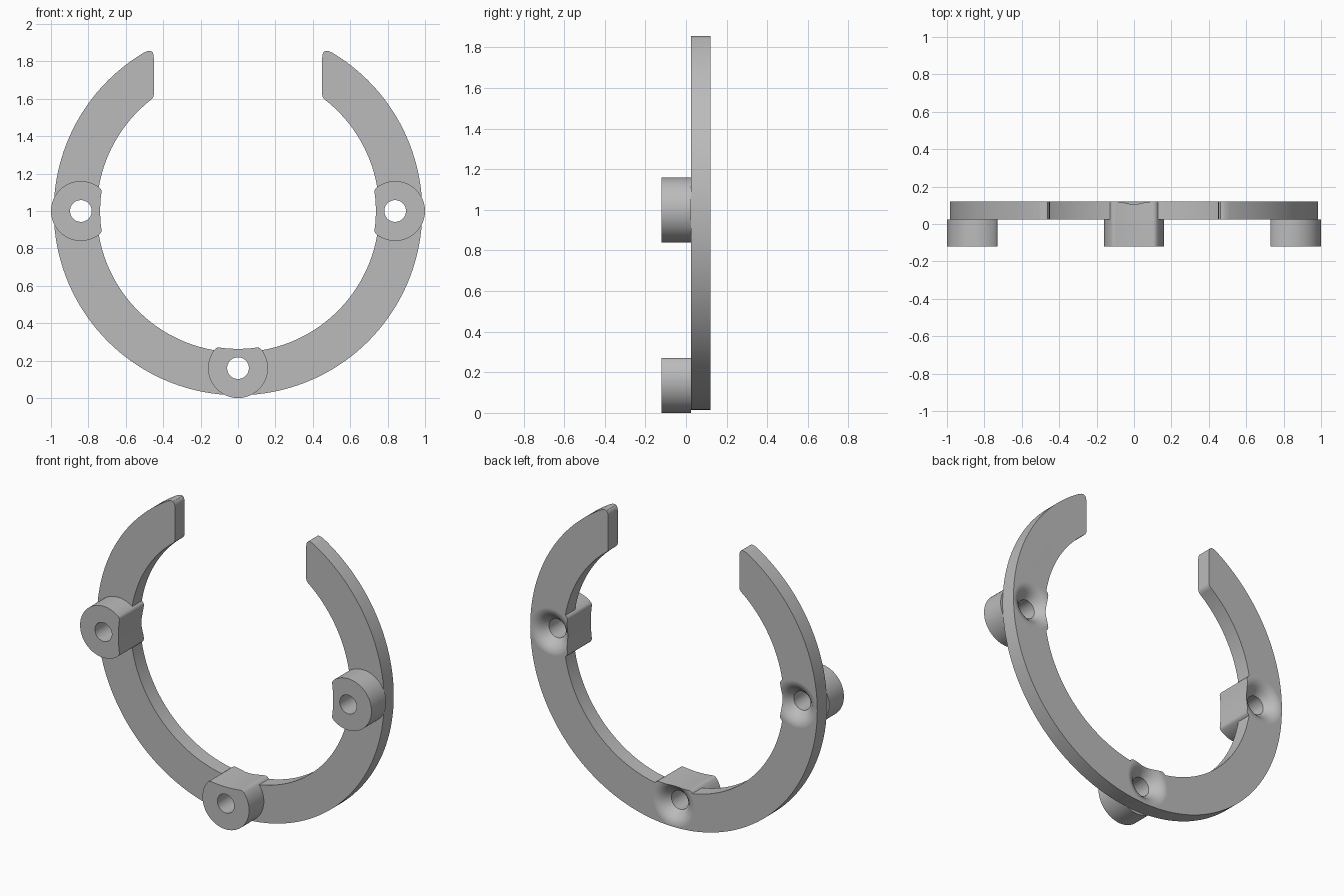
import bpy, bmesh
from math import pi, cos, sin, acos, atan2, radians
from mathutils import Vector

cube = bpy.data.objects.get("Cube")
if cube:
    bpy.data.objects.remove(cube)

R_OUT, R_IN, R_PAD = 0.985, 0.755, 0.737     # ring edges, inner pad faces
BOSS_AT, BOSS_R, HOLE_R = 0.84, 0.16, 0.058
FRONT, MID, BACK = -0.12, 0.025, 0.12        # depths along y
END_X, CENTRE_Z = 0.45, 1.0
STATIONS = {"right": -pi, "bottom": -pi / 2, "left": 0.0}

grey = bpy.data.materials.new("plain grey")
grey.use_nodes = True
colour = (0.5, 0.5, 0.5, 1)
grey.diffuse_color = colour
grey.node_tree.nodes["Principled BSDF"].inputs["Base Color"].default_value = colour


def polar(r, a):
    return Vector((r * cos(a), r * sin(a)))


def arc(r, a, b, n):
    return [polar(r, a + (b - a) * i / n) for i in range(n + 1)]


def round_corner(points, corner, size, steps=6):
    """Replace the outline near a corner by a smooth curve."""
    k = min(range(len(points)), key=lambda i: (points[i] - corner).length)
    pts = points[k:] + points[:k]
    pts = [p for p in pts if (p - corner).length > size]
    ends = []
    for p in (pts[-1], pts[0]):
        ends.append(corner + (p - corner).normalized() * size)
    a, b = ends
    curve = []
    for i in range(steps + 1):
        t = i / steps
        curve.append(a * (1 - t) ** 2 + corner * 2 * t * (1 - t) + b * t * t)
    return pts + curve


def make_object(name, bm):
    bmesh.ops.remove_doubles(bm, verts=bm.verts, dist=1e-5)
    bmesh.ops.recalc_face_normals(bm, faces=bm.faces)
    mesh = bpy.data.meshes.new(name)
    bm.to_mesh(mesh)
    bm.free()
    obj = bpy.data.objects.new(name, mesh)
    mesh.materials.append(grey)
    bpy.context.collection.objects.link(obj)
    return obj


def extrude_outline(name, points, y0, y1):
    bm = bmesh.new()
    verts = [bm.verts.new((p.x, y0, p.y + CENTRE_Z)) for p in points]
    bmesh.ops.remove_doubles(bm, verts=verts, dist=1e-4)
    face = bm.faces.new([v for v in verts if v.is_valid])
    out = bmesh.ops.extrude_face_region(bm, geom=[face])
    moved = [g for g in out["geom"] if isinstance(g, bmesh.types.BMVert)]
    bmesh.ops.translate(bm, verts=moved, vec=(0, y1 - y0, 0))
    return make_object(name, bm)


def boss_angle(r):
    """Half angle at which a circle about the ring centre meets the boss."""
    return acos((r * r + BOSS_AT ** 2 - BOSS_R ** 2) / (2 * r * BOSS_AT))


# Ring outline: outer arc, then inner arc with three raised pads
a0, b0 = acos(END_X / R_OUT), acos(END_X / R_IN)
pad, foot = boss_angle(R_PAD), boss_angle(R_IN)
outline = arc(R_OUT, a0, -pi - a0, 160)
start = -pi - b0
for angle in STATIONS.values():
    outline += arc(R_IN, start, angle - foot, 32)
    outline += arc(R_PAD, angle - pad, angle + pad, 16)
    start = angle + foot
outline += arc(R_IN, start, b0, 32)
for a in (a0, -pi - a0):
    outline = round_corner(outline, polar(R_OUT, a), 0.06)
for a in (b0, -pi - b0):
    outline = round_corner(outline, polar(R_IN, a), 0.02)
for angle in STATIONS.values():
    for side in (-pad, pad):
        outline = round_corner(outline, polar(R_PAD, angle + side), 0.016)
parts = [extrude_outline("open_ring", outline, MID, BACK)]

# Round bosses with a hollowed inner side
corner = polar(R_PAD, pad)
turn = atan2(corner.y, corner.x - BOSS_AT)
boss = [p + Vector((BOSS_AT, 0)) for p in arc(BOSS_R, turn, -turn, 56)]
boss += arc(R_PAD, -pad, pad, 16)[1:-1]
for side in (-pad, pad):
    boss = round_corner(boss, polar(R_PAD, side), 0.016)
for name, angle in STATIONS.items():
    turned = [Vector((p.x * cos(angle) - p.y * sin(angle),
                      p.x * sin(angle) + p.y * cos(angle))) for p in boss]
    parts.append(extrude_outline(name + "_boss", turned, FRONT, MID))

# Screw holes with flared mouths on the back
flare = [(0, -0.2), (HOLE_R, -0.2), (HOLE_R, 0.06), (0.085, 0.09), (0.1, 0.104),
         (0.115, 0.113), (0.13, 0.118), (0.145, BACK), (0.145, 0.2), (0, 0.2)]
cutters = []
for name, angle in STATIONS.items():
    at = polar(BOSS_AT, angle)
    bm = bmesh.new()
    verts = [bm.verts.new((at.x + r, y, at.y + CENTRE_Z)) for r, y in flare]
    edges = [bm.edges.new(pair) for pair in zip(verts, verts[1:])]
    bmesh.ops.spin(bm, geom=verts + edges, cent=(at.x, 0, at.y + CENTRE_Z),
                   axis=(0, 1, 0), angle=2 * pi, steps=48)
    cutters.append(make_object(name + "_hole_cutter", bm))


def drill(obj, cutter):
    mod = obj.modifiers.new("hole", "BOOLEAN")
    mod.operation, mod.solver, mod.object = "DIFFERENCE", "EXACT", cutter


for cutter, boss_part in zip(cutters, parts[1:]):
    drill(parts[0], cutter)
    drill(boss_part, cutter)

# Apply the holes, then shade smooth with sharp rims
for obj in parts:
    bpy.ops.object.select_all(action="DESELECT")
    obj.select_set(True)
    bpy.context.view_layer.objects.active = obj
    for mod in list(obj.modifiers):
        bpy.ops.object.modifier_apply(modifier=mod.name)
    bpy.ops.object.shade_smooth_by_angle(angle=radians(28))
    normals = obj.modifiers.new("even_shading", "WEIGHTED_NORMAL")
    normals.keep_sharp = True
for cutter in cutters:
    bpy.data.objects.remove(cutter)
